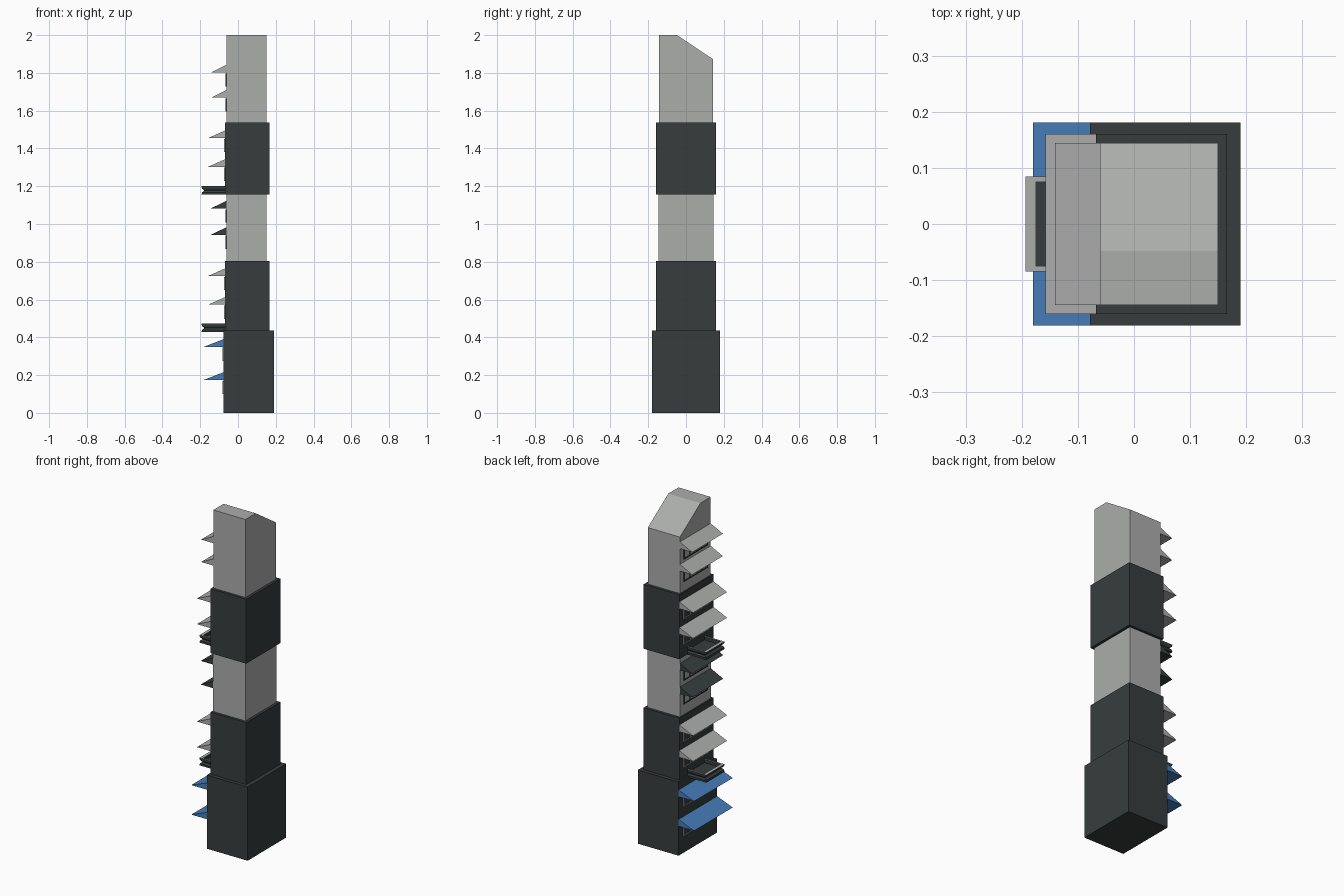
import bpy, bmesh

if "Cube" in bpy.data.objects:
    bpy.data.objects.remove(bpy.data.objects["Cube"])


def material(name, rgb):
    m = bpy.data.materials.new(name)
    m.diffuse_color = (*rgb, 1)
    m.use_nodes = True
    m.node_tree.nodes["Principled BSDF"].inputs["Base Color"].default_value = m.diffuse_color
    return m


DARK = material("dark slate", (0.038, 0.046, 0.046))
GREY = material("light grey", (0.41, 0.42, 0.41))
BLUE = material("awning blue", (0.06, 0.20, 0.48))


def finish(name, bm, *mats):
    bmesh.ops.recalc_face_normals(bm, faces=bm.faces[:])
    me = bpy.data.meshes.new(name)
    bm.to_mesh(me)
    bm.free()
    for m in mats:
        me.materials.append(m)
    ob = bpy.data.objects.new(name, me)
    bpy.context.collection.objects.link(ob)
    return ob


def loft(name, rings, *mats, rule=None):
    """Skin a list of equal-length point rings and cap both ends."""
    bm = bmesh.new()
    rows = [[bm.verts.new(p) for p in r] for r in rings]
    n = len(rows[0])
    for a, b in zip(rows, rows[1:]):
        for i in range(n):
            bm.faces.new((a[i], a[(i + 1) % n], b[(i + 1) % n], b[i]))
    bm.faces.new(rows[0])
    bm.faces.new(rows[-1])
    if rule:
        for f in bm.faces:
            f.material_index = rule(f)
    return finish(name, bm, *mats)


def rect(x0, x1, hy, z):
    return [(x0, -hy, z), (x1, -hy, z), (x1, hy, z), (x0, hy, z)]


def box(name, x0, x1, y0, y1, z0, z1, mat):
    loft(name, [[(x0, y0, z), (x1, y0, z), (x1, y1, z), (x0, y1, z)] for z in (z0, z1)], mat)


def awning(name, wall, tip, hy, z, mat):
    # solid wedge: flat underside, sloping top
    loft(name, [[(tip, y, z), (wall, y, z), (wall, y, z + 0.04)] for y in (-hy, hy)], mat)


def window(name, wall, hy, z0, z1, frame, pane):
    # thin pane with a raised frame and mullions on the wall
    box(name + "_pane", wall - 0.002, wall + 0.002, -hy, hy, z0, z1, pane)
    x0, x1, t = wall - 0.005, wall + 0.001, 0.006
    for i in range(5):
        y = -hy + i * hy / 2
        box(f"{name}_mullion_{i}", x0, x1, y - t / 2, y + t / 2, z0, z1, frame)
    for k, z in enumerate((z0, z1 - t)):
        box(f"{name}_rail_{k}", x0, x1, -hy, hy, z, z + t, frame)


def balcony(name, wall, z):
    # waisted parapet, pale coping on top, dark sunken floor
    top = z + 0.045
    rings = [rect(-0.193, wall, 0.085, z), rect(-0.191, wall, 0.085, z + 0.012),
             rect(-0.178, wall, 0.078, z + 0.022), rect(-0.191, wall, 0.085, top - 0.012),
             rect(-0.193, wall, 0.085, top), rect(-0.175, wall, 0.075, top),
             rect(-0.175, wall, 0.075, top - 0.02)]
    loft(name, rings, DARK, GREY,
         rule=lambda f: int(all(v.co.z > top - 0.001 for v in f.verts)))


# storeys: name, x0, x1, half depth, z0, z1, wall colour, awning tip, awning heights, awning colour
storeys = [
    ("base", -0.078, 0.19, 0.181, 0.0, 0.437, DARK, -0.18, (0.175, 0.35), BLUE),
    ("lower", -0.068, 0.166, 0.16, 0.437, 0.805, DARK, -0.158, (0.573, 0.725), GREY),
    ("middle", -0.061, 0.15, 0.145, 0.805, 1.155, GREY, -0.143, (0.943, 1.083), DARK),
    ("upper", -0.068, 0.166, 0.16, 1.155, 1.537, DARK, -0.158, (1.303, 1.455), GREY),
    ("crown", -0.061, 0.15, 0.144, 1.537, 2.0, GREY, -0.141, (1.67, 1.803), GREY),
]
for name, x0, x1, hy, z0, z1, wall, tip, heights, cloth in storeys:
    if name == "crown":
        # roof slopes down to the back
        prof = [(-hy, z0), (hy, z0), (hy, 1.872), (-0.048, z1), (-hy, z1)]
        loft("crown_storey", [[(x, y, z) for y, z in prof] for x in (x0, x1)], wall)
    else:
        box(name + "_storey", x0, x1, -hy, hy, z0, z1, wall)
    trim = GREY if wall is DARK else DARK
    for i, z in enumerate(heights):
        awning(f"{name}_awning_{i}", x0, tip, hy, z, cloth)
        window(f"{name}_window_{i}", x0, hy * 0.75, z - 0.075, z - 0.005, trim, wall)

balcony("lower_balcony", -0.068, 0.427)
balcony("upper_balcony", -0.061, 1.155)
